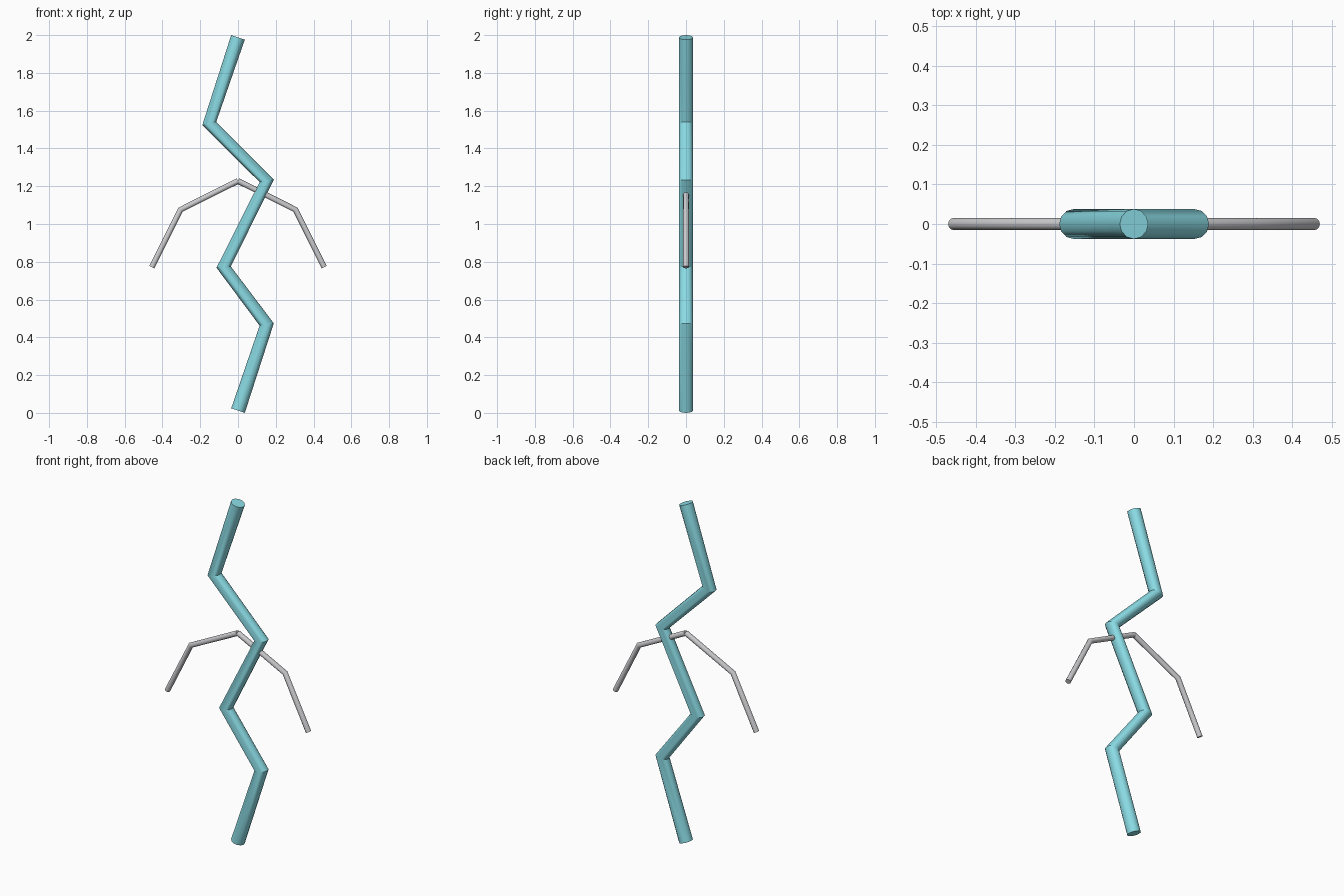
import bpy

if "Cube" in bpy.data.objects:
    bpy.data.objects.remove(bpy.data.objects["Cube"])

S = 0.76      # design unit to scene unit
Z0 = 0.012    # lifts the tilted bottom rim onto the ground


def material(name, rgb):
    m = bpy.data.materials.new(name)
    m.diffuse_color = (*rgb, 1)
    m.use_nodes = True
    m.node_tree.nodes["Principled BSDF"].inputs["Base Color"].default_value = m.diffuse_color
    return m


def tube(name, points, radius, mat):
    """Round capped tube along a bent path of (x, z) points."""
    cu = bpy.data.curves.new(name, 'CURVE')
    cu.dimensions = '3D'
    cu.bevel_depth = radius * S
    cu.bevel_resolution = 4
    cu.use_fill_caps = True
    sp = cu.splines.new('POLY')
    sp.points.add(len(points) - 1)
    for p, (x, z) in zip(sp.points, points):
        p.co = (x * S, 0, z * S + Z0, 1)
    ob = bpy.data.objects.new(name, cu)
    bpy.context.collection.objects.link(ob)
    cu.materials.append(mat)
    bpy.ops.object.select_all(action='DESELECT')
    ob.select_set(True)
    bpy.context.view_layer.objects.active = ob
    bpy.ops.object.convert(target='MESH')
    bpy.ops.object.shade_smooth_by_angle(angle=0.7)
    return ob


teal = material("pale teal", (0.26, 0.72, 0.79))
grey = material("light grey", (0.6, 0.6, 0.62))

# Zigzag main body
tube("zigzag_body", [(0, 0), (0.2, 0.6), (-0.1, 1.0), (0.2, 1.6),
                     (-0.2, 2.0), (0, 2.6)], 0.05, teal)

# Two drooping side arms meeting in the middle
for side, name in ((-1, "left_arm"), (1, "right_arm")):
    tube(name, [(0, 1.6), (side * 0.4, 1.4), (side * 0.6, 1.0)], 0.02, grey)
